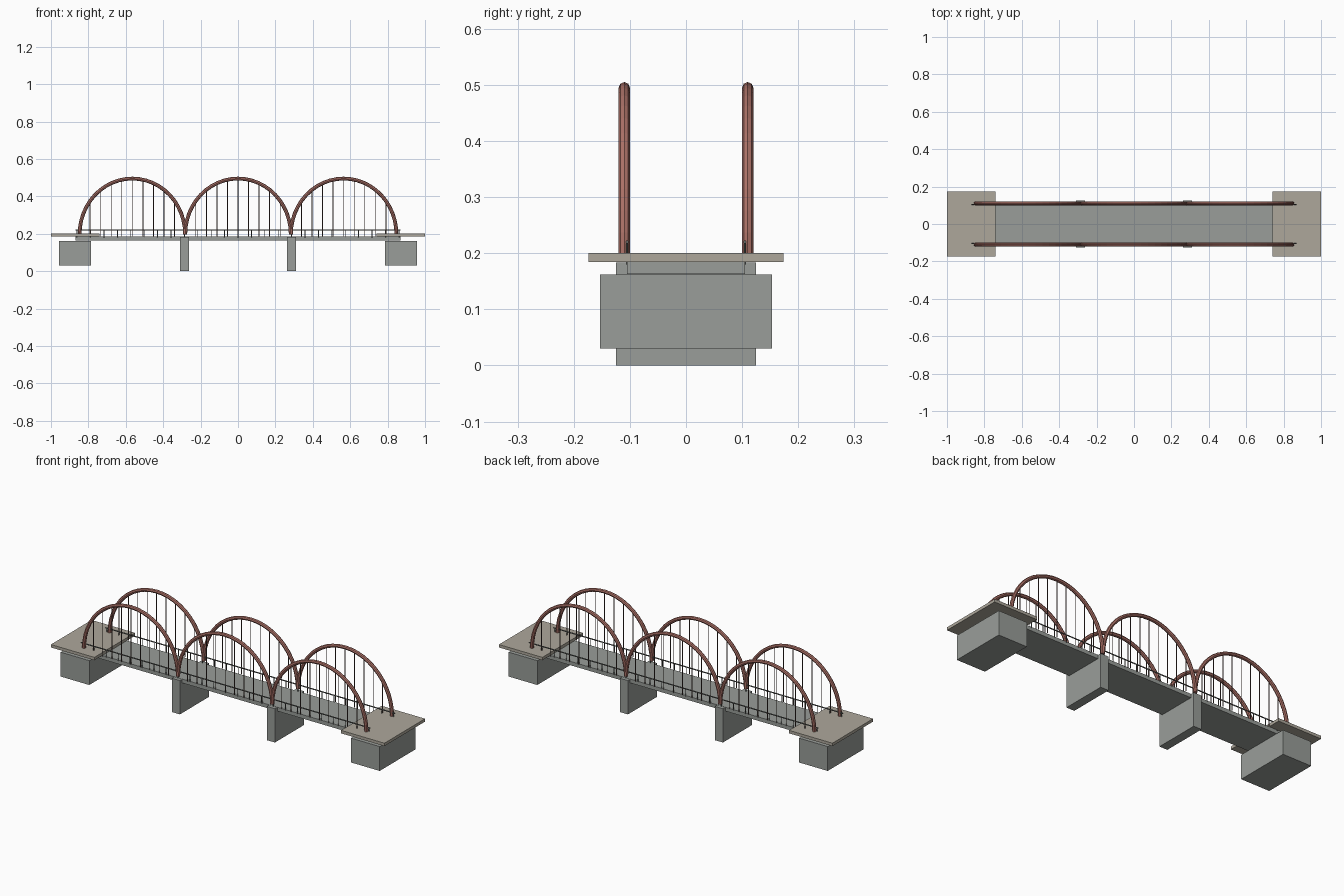
import bpy
from math import sin, cos, pi

if "Cube" in bpy.data.objects:
    bpy.data.objects.remove(bpy.data.objects["Cube"])


def material(name, rgb):
    m = bpy.data.materials.new(name)
    m.diffuse_color = (*rgb, 1)
    m.use_nodes = True
    m.node_tree.nodes["Principled BSDF"].inputs["Base Color"].default_value = m.diffuse_color
    return m


RED = material("red_paint", (0.42, 0.17, 0.14))
DARK = material("dark_steel", (0.13, 0.08, 0.07))
RAIL = material("rail_steel", (0.13, 0.14, 0.13))
STONE = material("concrete", (0.32, 0.34, 0.32))
TAN = material("approach_stone", (0.42, 0.39, 0.33))


def box(name, x, y, z, mat):
    """Box from (min, max) ranges."""
    bpy.ops.mesh.primitive_cube_add(size=1, location=[sum(r) / 2 for r in (x, y, z)])
    o = bpy.context.object
    o.name = name
    o.scale = [r[1] - r[0] for r in (x, y, z)]
    o.data.materials.append(mat)
    return o


def tubes(name, paths, radius, mat, resolution):
    """Capped round tubes along polylines, converted to one mesh."""
    c = bpy.data.curves.new(name, 'CURVE')
    c.dimensions = '3D'
    c.bevel_depth = radius
    c.bevel_resolution = resolution
    c.use_fill_caps = True
    for path in paths:
        s = c.splines.new('POLY')
        s.points.add(len(path) - 1)
        for p, co in zip(s.points, path):
            p.co = (*co, 1)
        s.use_smooth = False
    c.materials.append(mat)
    o = bpy.data.objects.new(name, c)
    bpy.context.collection.objects.link(o)
    bpy.ops.object.select_all(action='DESELECT')
    o.select_set(True)
    bpy.context.view_layer.objects.active = o
    bpy.ops.object.convert(target='MESH')
    return o


# Deck and piers
box("deck", (-0.87, 0.87), (-0.105, 0.105), (0.163, 0.184), STONE)
for side, sx in (("left", -1), ("right", 1)):
    box(side + "_pier", sorted((sx * 0.261, sx * 0.309)), (-0.125, 0.125), (0, 0.183), STONE)
    # Abutment block and approach slab
    box(side + "_abutment", sorted((sx * 0.785, sx * 0.957)), (-0.153, 0.153), (0.03, 0.162), STONE)
    box(side + "_approach_slab", sorted((sx * 0.74, sx * 1.0)), (-0.174, 0.174), (0.184, 0.2), TAN)

HALF, RISE, BASE, SEG = 0.282, 0.298, 0.197, 24
for side, sy in (("front", -1), ("back", 1)):
    y = sy * 0.11
    hangers = []
    for k, cx in enumerate((-0.565, 0, 0.565)):
        # Arch rib
        rib = [(cx - HALF * cos(pi * i / SEG), y, BASE + RISE * sin(pi * i / SEG))
               for i in range(SEG + 1)]
        tubes(f"{side}_arch_{k + 1}", [rib], 0.01, RED, 2)
        # Vertical hangers under the rib
        for i in range(1, 10):
            u = i / 5 - 1
            hangers.append([(cx + HALF * u, y, 0.184),
                            (cx + HALF * u, y, BASE + RISE * (1 - u * u) ** 0.5)])
    tubes(side + "_hangers", hangers, 0.0022, DARK, 1)

    # Handrail and posts
    ry = sy * 0.105
    rail = [[(-0.868, ry, 0.22), (0.868, ry, 0.22)]]
    posts = [[(-0.86 + 1.72 * i / 24, ry, 0.18), (-0.86 + 1.72 * i / 24, ry, 0.22)]
             for i in range(25)]
    tubes(side + "_handrail", rail, 0.003, RAIL, 1)
    tubes(side + "_rail_posts", posts, 0.0022, RAIL, 1)
